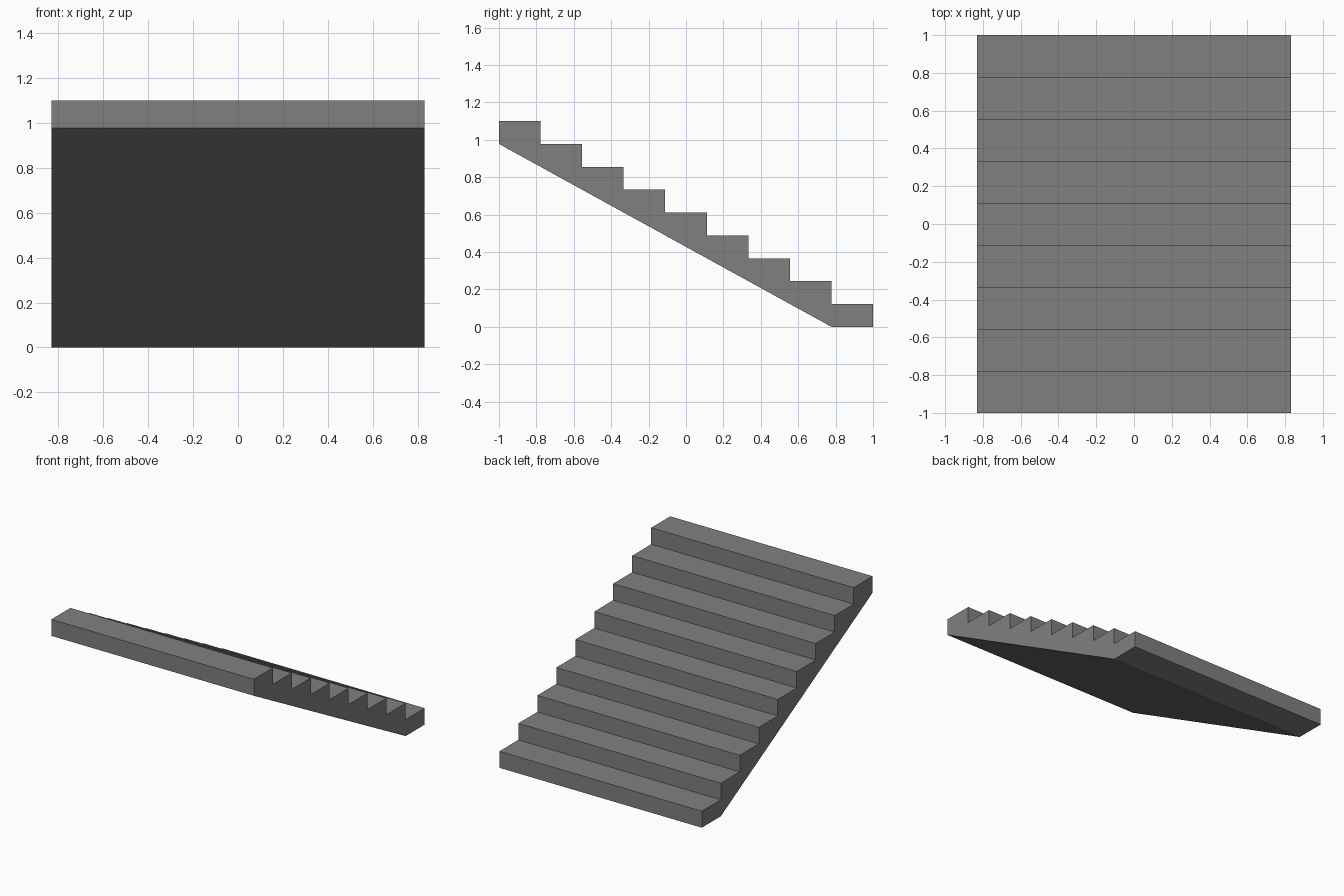
import bpy, bmesh

if "Cube" in bpy.data.objects:
    bpy.data.objects.remove(bpy.data.objects["Cube"])

STEPS = 9
HALF_WIDTH = 0.83
RUN = 2.0 / STEPS
RISE = 1.10 / STEPS

grey = bpy.data.materials.new("concrete grey")
grey.diffuse_color = (0.216, 0.216, 0.216, 1)
grey.use_nodes = True
grey.node_tree.nodes["Principled BSDF"].inputs["Base Color"].default_value = grey.diffuse_color

# Side profile as (y, z): sloped underside, then treads and risers going up
profile = [(-1.0, RISE * (STEPS - 1)), (1.0 - RUN, 0.0), (1.0, 0.0)]
for i in range(STEPS):
    y, top = 1.0 - RUN * i, RISE * (i + 1)
    profile += [(y, top), (y - RUN, top)]

# Staircase: extrude the profile across the width
bm = bmesh.new()
side = bm.faces.new([bm.verts.new((-HALF_WIDTH, y, z)) for y, z in profile])
grown = bmesh.ops.extrude_face_region(bm, geom=[side], use_keep_orig=True)
moved = [g for g in grown["geom"] if isinstance(g, bmesh.types.BMVert)]
bmesh.ops.translate(bm, verts=moved, vec=(2 * HALF_WIDTH, 0, 0))
bmesh.ops.recalc_face_normals(bm, faces=bm.faces)

mesh = bpy.data.meshes.new("staircase")
bm.to_mesh(mesh)
bm.free()
mesh.materials.append(grey)
bpy.context.collection.objects.link(bpy.data.objects.new("staircase", mesh))
